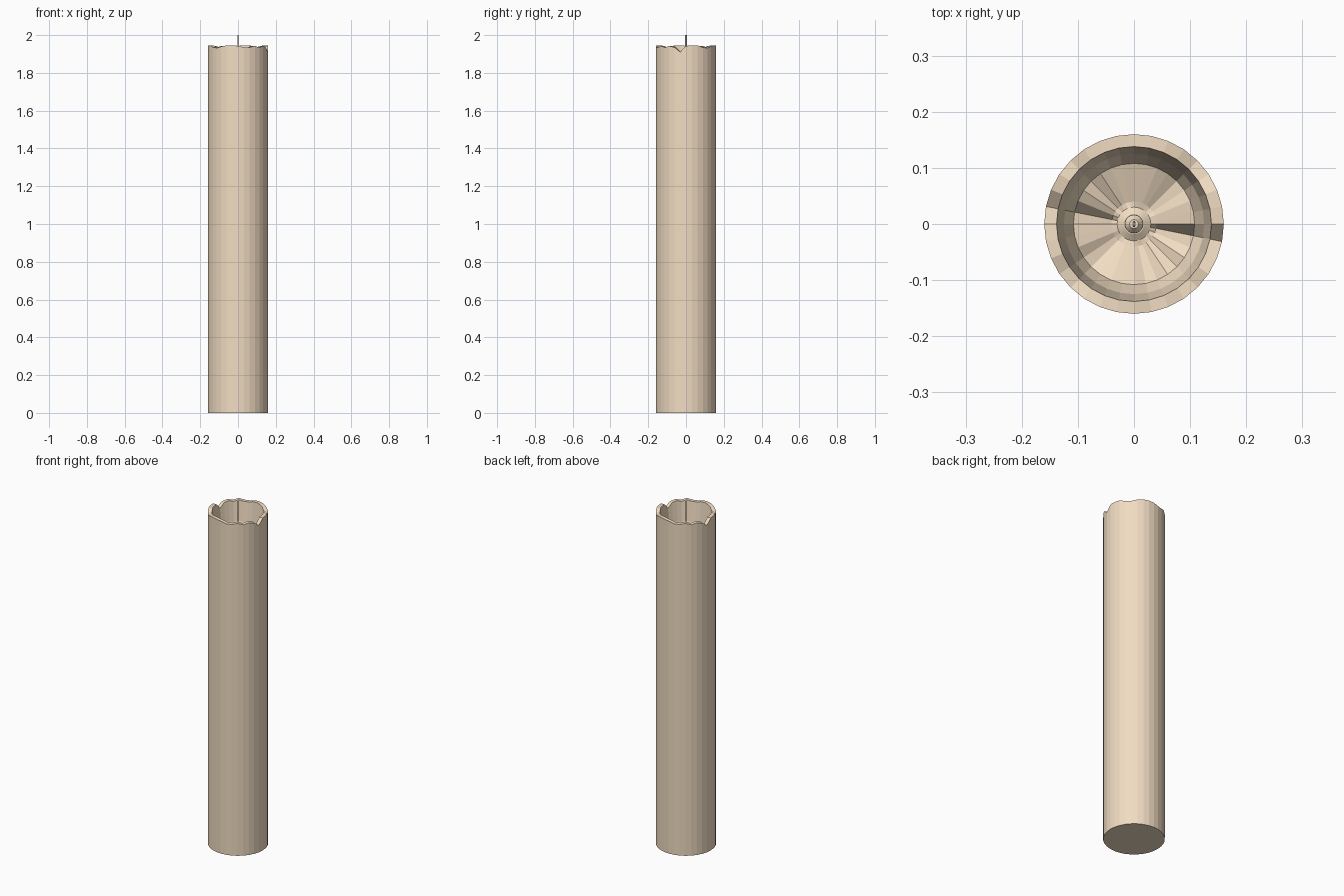
import bpy, bmesh
from math import sin, cos, pi

if "Cube" in bpy.data.objects:
    bpy.data.objects.remove(bpy.data.objects["Cube"])

N = 32
# rim dips over half a turn, repeated on the opposite side
DIPS = [.002, 0, 0, .010, .013, .005, 0, 0, .002, .010, .010, .002, .011, .003, .010, .034]

wax = bpy.data.materials.new("wax")
wax.diffuse_color = (0.88, 0.72, 0.54, 1)
wax.use_nodes = True
wax.node_tree.nodes["Principled BSDF"].inputs["Base Color"].default_value = wax.diffuse_color


def lathe(name, rings, n, squash=1.0):
    """rings: (radius, height, amount of rim wave)"""
    bm = bmesh.new()
    loops = []
    for r, z, w in rings:
        loops.append([bm.verts.new((r * squash * cos(2 * pi * i / n),
                                    r * sin(2 * pi * i / n),
                                    z - w * DIPS[i % 16])) for i in range(n)])
    for a, b in zip(loops, loops[1:]):
        for i in range(n):
            j = (i + 1) % n
            bm.faces.new((a[i], a[j], b[j], b[i]))
    bm.faces.new(loops[0][::-1])
    bm.faces.new(loops[-1])
    bmesh.ops.recalc_face_normals(bm, faces=bm.faces)
    me = bpy.data.meshes.new(name)
    bm.to_mesh(me)
    bm.free()
    ob = bpy.data.objects.new(name, me)
    bpy.context.collection.objects.link(ob)
    me.materials.append(wax)
    return ob


# candle body with wavy rim, hollow well and small central mound
lathe("candle_body", [
    (.16, 0, 0), (.16, 1.945, 1), (.138, 1.945, 1),
    (.125, 1.83, 1), (.108, 1.79, 1), (.04, 1.765, .5),
    (.03, 1.762, 0), (.018, 1.77, 0)], N)

# wick collar and thin flat wick
lathe("wick_collar", [(.018, 1.755, 0), (.016, 1.775, 0), (.008, 1.785, 0)], 16)
lathe("wick", [(.006, 1.76, 0), (.005, 1.9, 0), (.004, 2.0, 0)], 12, 0.5)
